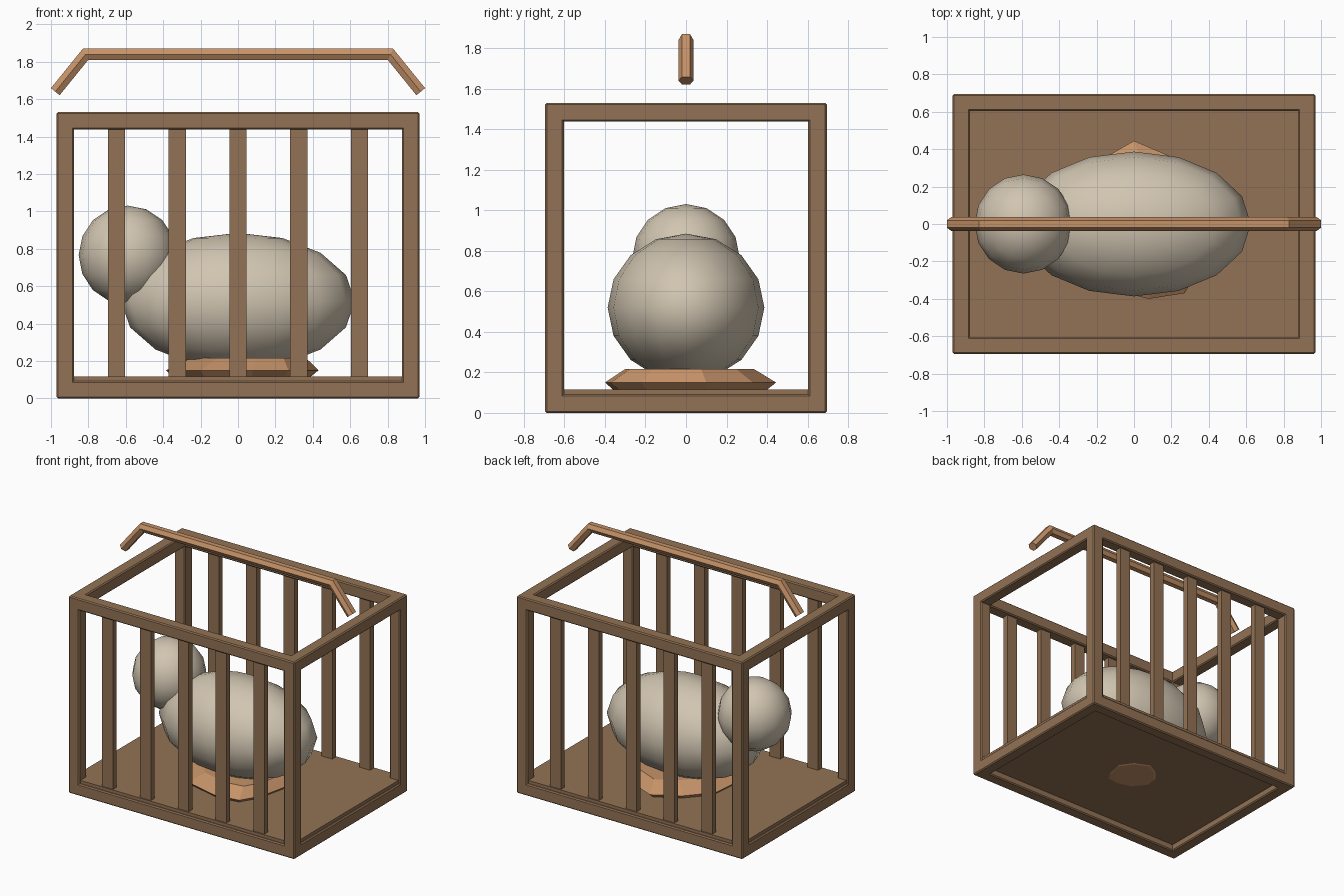
import bpy, bmesh, math
from mathutils import Vector

if "Cube" in bpy.data.objects:
    bpy.data.objects.remove(bpy.data.objects["Cube"])


def material(name, rgb):
    m = bpy.data.materials.new(name)
    m.diffuse_color = (*rgb, 1)
    m.use_nodes = True
    m.node_tree.nodes["Principled BSDF"].inputs["Base Color"].default_value = m.diffuse_color
    return m


WOOD = material("brown wood", (0.29, 0.17, 0.09))
STRAW = material("light tan wood", (0.56, 0.29, 0.14))
FEATHER = material("pale grey feather", (0.64, 0.56, 0.44))


def finish(bm, name, mat):
    bmesh.ops.recalc_face_normals(bm, faces=bm.faces)
    me = bpy.data.meshes.new(name)
    bm.to_mesh(me)
    bm.free()
    me.materials.append(mat)
    ob = bpy.data.objects.new(name, me)
    bpy.context.collection.objects.link(ob)
    return ob


def box(name, centre, size, bevel=0.008):
    bm = bmesh.new()
    bmesh.ops.create_cube(bm, size=1)
    for v in bm.verts:
        v.co = Vector([c + s * p for c, s, p in zip(centre, size, v.co)])
    ob = finish(bm, name, WOOD)
    if bevel:
        mod = ob.modifiers.new("soft edge", 'BEVEL')
        mod.width = bevel
        mod.segments = 1
    return ob


def ellipsoid(name, centre, radii):
    bm = bmesh.new()
    bmesh.ops.create_uvsphere(bm, u_segments=16, v_segments=8, radius=1)
    for v in bm.verts:
        v.co = Vector([c + r * p for c, r, p in zip(centre, radii, v.co)])
    for f in bm.faces:
        f.smooth = True
    return finish(bm, name, FEATHER)


def loft(name, rings, mat):
    """Skin a list of equal-length point rings and cap both ends."""
    bm = bmesh.new()
    loops = [[bm.verts.new(p) for p in ring] for ring in rings]
    n = len(loops[0])
    for a, b in zip(loops, loops[1:]):
        for i in range(n):
            j = (i + 1) % n
            bm.faces.new((a[i], a[j], b[j], b[i]))
    bm.faces.new(loops[0])
    bm.faces.new(loops[-1])
    return finish(bm, name, mat)


# Cage frame: corner posts and the beams joining them
X, Y, H, T = 0.97, 0.695, 1.53, 0.092
px, py = X - T / 2, Y - T / 2
for sx in (-1, 1):
    for sy in (-1, 1):
        box("corner_post", (sx * px, sy * py, H / 2), (T, T, H - 0.004))
for z, level in ((T / 2, "bottom"), (H - T / 2, "top")):
    for s in (-1, 1):
        box(level + "_long_beam", (0, s * py, z), (2 * X, T, T))
        box(level + "_short_beam", (s * px, 0, z), (T, 2 * Y - 0.004, T))

# Floor board, recessed underneath
box("floor", (0, 0, 0.083), (2 * X - 0.03, 2 * Y - 0.03, 0.066), 0)

# Upright bars on the front and back
for s in (-1, 1):
    for i in range(-2, 3):
        box("cage_bar", (i * 0.325, s * py, 0.76), (T, 0.045, 1.4), 0)

# Bird body and head
ellipsoid("bird_body", (0, 0, 0.52), (0.625, 0.387, 0.365))
ellipsoid("bird_head", (-0.59, 0, 0.766), (0.262, 0.265, 0.265))

# Straw nest: irregular flattened faceted pile
rim = [(0, 0.445), (-0.2, 0.33), (-0.36, 0.15), (-0.385, -0.1), (-0.2, -0.33),
       (0.08, -0.40), (0.27, -0.37), (0.36, -0.22), (0.43, 0.1), (0.27, 0.33)]
loft("straw_nest", [[(x * k + dx, y * k, z) for x, y in rim]
                    for k, dx, z in ((0.4, 0, 0.046), (0.9, 0, 0.115), (1, 0, 0.15),
                                     (0.75, 0.04, 0.217))], STRAW)

# Carrying handle: hexagonal bar along a bent path
path = [Vector((x, 0, z)) for x, z in ((-0.977, 1.64), (-0.815, 1.84), (0.815, 1.84), (0.977, 1.64))]
section = [(0.037, 0), (0.02, 0.03), (-0.02, 0.03), (-0.037, 0), (-0.02, -0.03), (0.02, -0.03)]
rings = []
for i, p in enumerate(path):
    d_in = (p - path[i - 1]).normalized() if i else (path[1] - p).normalized()
    d_out = (path[i + 1] - p).normalized() if i < 3 else d_in
    d = (d_in + d_out).normalized()
    up = Vector((-d.z, 0, d.x)) / d.dot(d_in)
    rings.append([p + Vector((0, a, 0)) + up * b for a, b in section])
loft("handle", rings, STRAW)
